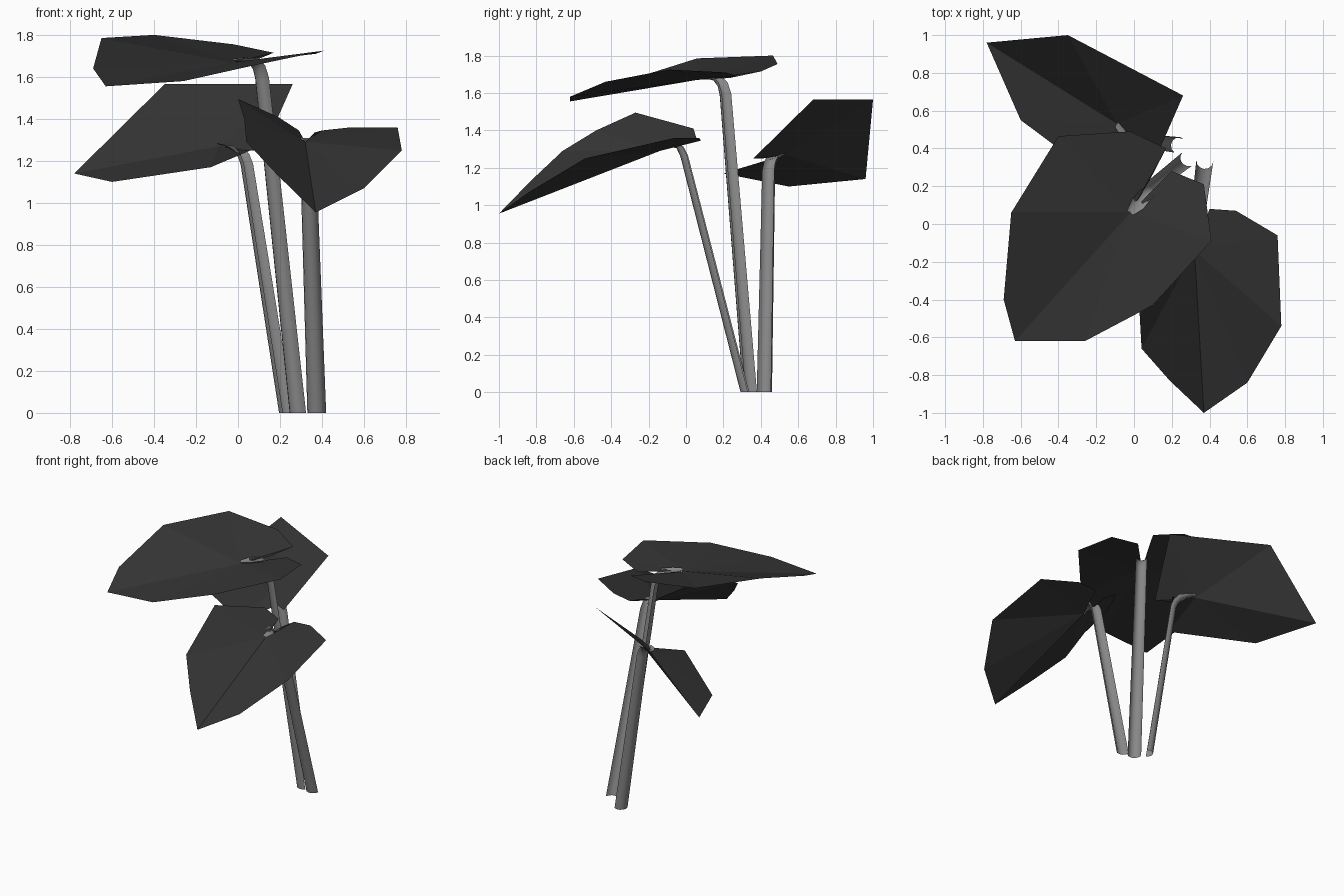
import bpy
import math
from mathutils import Vector

cube = bpy.data.objects.get("Cube")
if cube:
    bpy.data.objects.remove(cube, do_unlink=True)


def material(name, value):
    mat = bpy.data.materials.new(name)
    colour = (value, value, value, 1)
    mat.diffuse_color = colour
    mat.use_nodes = True
    mat.node_tree.nodes["Principled BSDF"].inputs["Base Color"].default_value = colour
    return mat


LEAF = material("dark grey leaf", 0.035)
STEM = material("mid grey stem", 0.25)


def add_mesh(name, verts, faces, mat):
    mesh = bpy.data.meshes.new(name)
    mesh.from_pydata(verts, [], faces)
    mesh.materials.append(mat)
    obj = bpy.data.objects.new(name, mesh)
    bpy.context.collection.objects.link(obj)
    return obj


def make_stem(name, base, top, tip):
    """Half-round channel that rises from base and hooks over towards tip."""
    base, top, tip = Vector(base), Vector(top), Vector(tip)
    reach = tip - top
    side = Vector((-reach.y, reach.x, 0)).normalized()
    lift = Vector((0, 0, 0.015))
    low = top.lerp(base, 0.05)
    # path point, half width, depth of the channel
    path = [(base, 0.045, 0.045), (low, 0.038, 0.038),
            (top.lerp(base, 0.015) + reach * 0.08, 0.036, 0.036),
            (top + reach * 0.3 + lift, 0.036, 0.03),
            (top + reach * 0.7 + lift, 0.04, 0.01),
            (tip + lift, 0.02, 0.006)]
    steps = 6
    verts, faces = [], []
    for i, (p, width, depth) in enumerate(path):
        ahead = path[min(i + 1, len(path) - 1)][0]
        behind = path[max(i - 1, 0)][0]
        bulge = (ahead - behind).normalized().cross(side)
        if bulge.dot(Vector((reach.x, reach.y, -0.3))) < 0:
            bulge = -bulge
        if i == 0:
            bulge.z = 0
        for k in range(steps + 1):
            a = math.pi * k / steps
            verts.append(p + side * width * math.cos(a) + bulge * depth * math.sin(a))
    row = steps + 1
    for i in range(len(path) - 1):
        for k in range(steps):
            a = i * row + k
            faces.append((a, a + 1, a + row + 1, a + row))
    stem = add_mesh(name, verts, faces, STEM)
    stem.data.shade_smooth()
    return side


def make_leaf(name, top, hub, outline, side):
    """Folded leaf fanned around its hub, with a notch where the stem enters."""
    top, hub = Vector(top), Vector(hub)
    notch = [top + side * 0.035, top - side * 0.035]
    ring = [Vector(p) for p in outline]
    if (notch[0] - ring[0]).length > (notch[1] - ring[0]).length:
        notch.reverse()
    verts = [hub, notch[0]] + ring + [notch[1]]
    faces = []
    for i in range(1, len(verts) - 1):
        normal = (verts[i] - hub).cross(verts[i + 1] - hub)
        faces.append((0, i, i + 1) if normal.z > 0 else (0, i + 1, i))
    add_mesh(name, verts, faces, LEAF)


# name: stem base, stem top, leaf hub, leaf outline
plants = {
    "upper": ((0.29, 0.35, 0), (0.11, 0.21, 1.68), (-0.02, 0.06, 1.67), [
        (0.17, 0.40, 1.715), (-0.02, 0.49, 1.755), (-0.40, 0.465, 1.80),
        (-0.65, 0.06, 1.785), (-0.69, -0.40, 1.64), (-0.63, -0.62, 1.555),
        (-0.26, -0.62, 1.58), (0.10, -0.43, 1.66), (0.41, -0.09, 1.725),
        (0.37, 0.21, 1.71), (0.20, 0.28, 1.69)]),
    "front": ((0.375, 0.335, 0), (0.33, -0.01, 1.335), (0.32, -0.14, 1.29), [
        (0.29, 0.06, 1.345), (0.19, 0.04, 1.41), (0.0, -0.27, 1.495),
        (0.03, -0.48, 1.40), (0.04, -0.66, 1.29), (0.19, -0.83, 1.13),
        (0.37, -1.0, 0.955), (0.60, -0.84, 1.07), (0.78, -0.54, 1.25),
        (0.76, -0.06, 1.36), (0.54, 0.07, 1.36), (0.40, 0.08, 1.345)]),
    "back": ((0.24, 0.415, 0), (0.04, 0.44, 1.25), (-0.09, 0.53, 1.27), [
        (0.12, 0.36, 1.25), (0.26, 0.68, 1.565), (-0.35, 1.0, 1.565),
        (-0.78, 0.96, 1.14), (-0.60, 0.55, 1.10), (-0.13, 0.20, 1.17)]),
}

for name, (base, top, hub, outline) in plants.items():
    across = make_stem(name + "_stem", base, top, hub)
    make_leaf(name + "_leaf", top, hub, outline, across)
